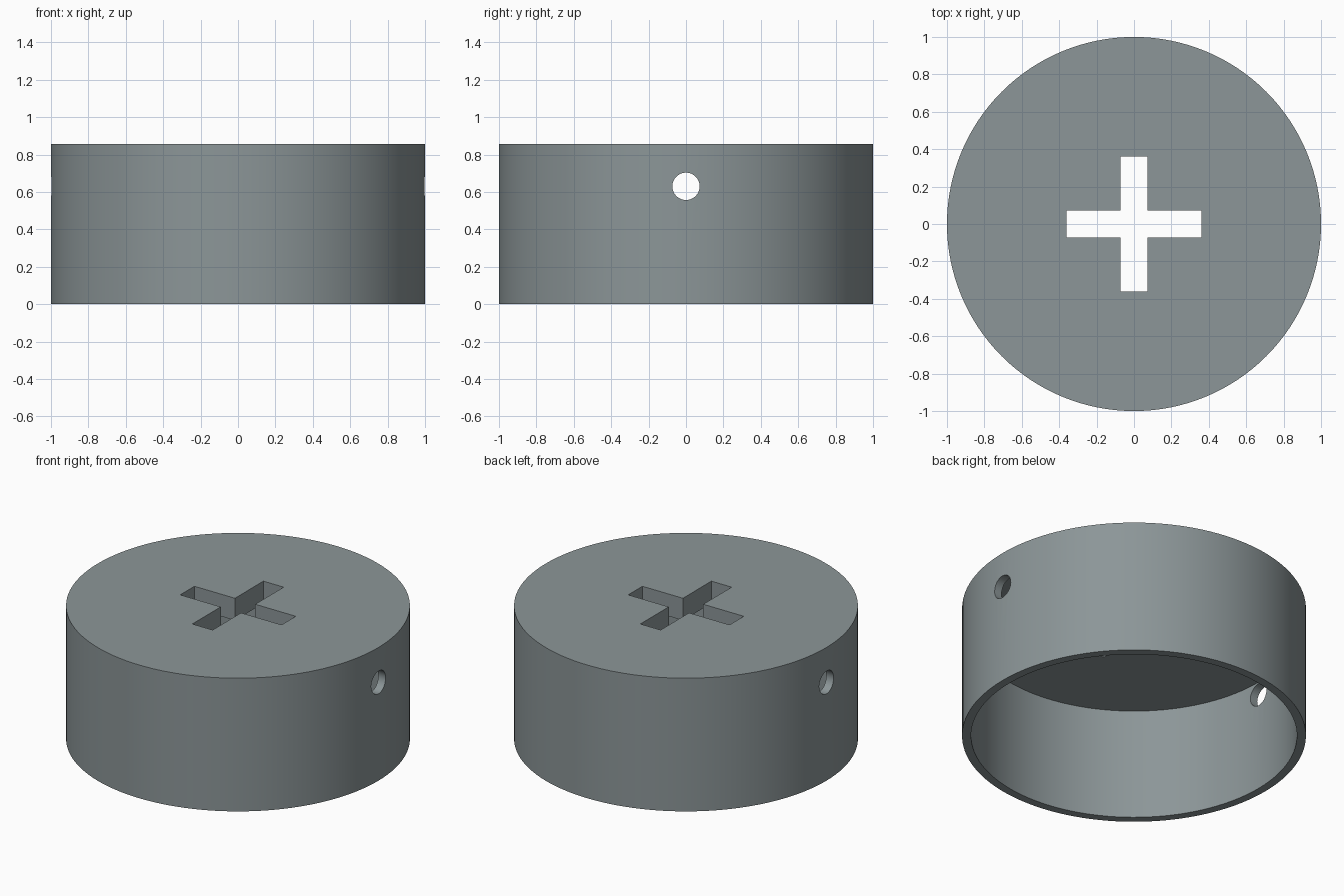
import bpy, bmesh, math

if "Cube" in bpy.data.objects:
    bpy.data.objects.remove(bpy.data.objects["Cube"])

R, H = 1.0, 0.855          # outer radius and height
R_IN, CEIL = 0.948, 0.713  # inner radius and underside of the top
ARM, HALF = 0.36, 0.072    # cross slot arm length and half width
SEG = 128

grey = bpy.data.materials.new("slate grey")
grey.diffuse_color = (0.262, 0.305, 0.314, 1)
grey.use_nodes = True
grey.node_tree.nodes["Principled BSDF"].inputs["Base Color"].default_value = grey.diffuse_color

# Hollow cap: profile spun around z, open at the bottom
bm = bmesh.new()
profile = [(0, H), (R, H), (R, 0), (R_IN, 0), (R_IN, CEIL), (0, CEIL)]
verts = [bm.verts.new((r, 0, z)) for r, z in profile]
edges = [bm.edges.new(pair) for pair in zip(verts, verts[1:])]
bmesh.ops.spin(bm, geom=verts + edges, axis=(0, 0, 1), cent=(0, 0, 0),
               steps=SEG, angle=2 * math.pi)
bmesh.ops.remove_doubles(bm, verts=bm.verts, dist=1e-4)
bmesh.ops.dissolve_limit(bm, angle_limit=0.01, verts=bm.verts, edges=bm.edges)
bmesh.ops.recalc_face_normals(bm, faces=bm.faces)
mesh = bpy.data.meshes.new("cap")
bm.to_mesh(mesh)
bm.free()
cap = bpy.data.objects.new("cap", mesh)
bpy.context.collection.objects.link(cap)
mesh.materials.append(grey)


def cut(cutter):
    """Subtract the cutter from the cap, then delete it."""
    cutter.hide_render = True
    cutter.data.materials.append(grey)
    bpy.ops.object.select_all(action='DESELECT')
    bpy.context.view_layer.objects.active = cap
    cap.select_set(True)
    mod = cap.modifiers.new("cut", 'BOOLEAN')
    mod.operation, mod.solver, mod.object = 'DIFFERENCE', 'EXACT', cutter
    bpy.ops.object.modifier_apply(modifier=mod.name)
    bpy.data.objects.remove(cutter)


# Cross slot through the top, as one extruded outline
a, w = ARM, HALF
quarter = [(a, -w), (a, w), (w, w)]
outline = []
for k in range(4):
    c, s = (1, 0, -1, 0)[k], (0, 1, 0, -1)[k]
    outline += [(x * c - y * s, x * s + y * c) for x, y in quarter]
bm = bmesh.new()
face = bm.faces.new([bm.verts.new((x, y, 0.6)) for x, y in outline])
top = bmesh.ops.extrude_face_region(bm, geom=[face])["geom"]
bmesh.ops.translate(bm, vec=(0, 0, 0.5),
                    verts=[v for v in top if isinstance(v, bmesh.types.BMVert)])
bmesh.ops.recalc_face_normals(bm, faces=bm.faces)
slot_mesh = bpy.data.meshes.new("cross_cutter")
bm.to_mesh(slot_mesh)
bm.free()
slot = bpy.data.objects.new("cross_cutter", slot_mesh)
bpy.context.collection.objects.link(slot)
cut(slot)

# Round pin hole through both side walls
bpy.ops.mesh.primitive_cylinder_add(vertices=48, radius=0.073, depth=3,
                                    location=(0, 0, 0.63),
                                    rotation=(0, math.pi / 2, 0))
cut(bpy.context.object)

bpy.ops.object.select_all(action='DESELECT')
cap.select_set(True)
bpy.context.view_layer.objects.active = cap
bpy.ops.object.shade_smooth_by_angle(angle=math.radians(30))
